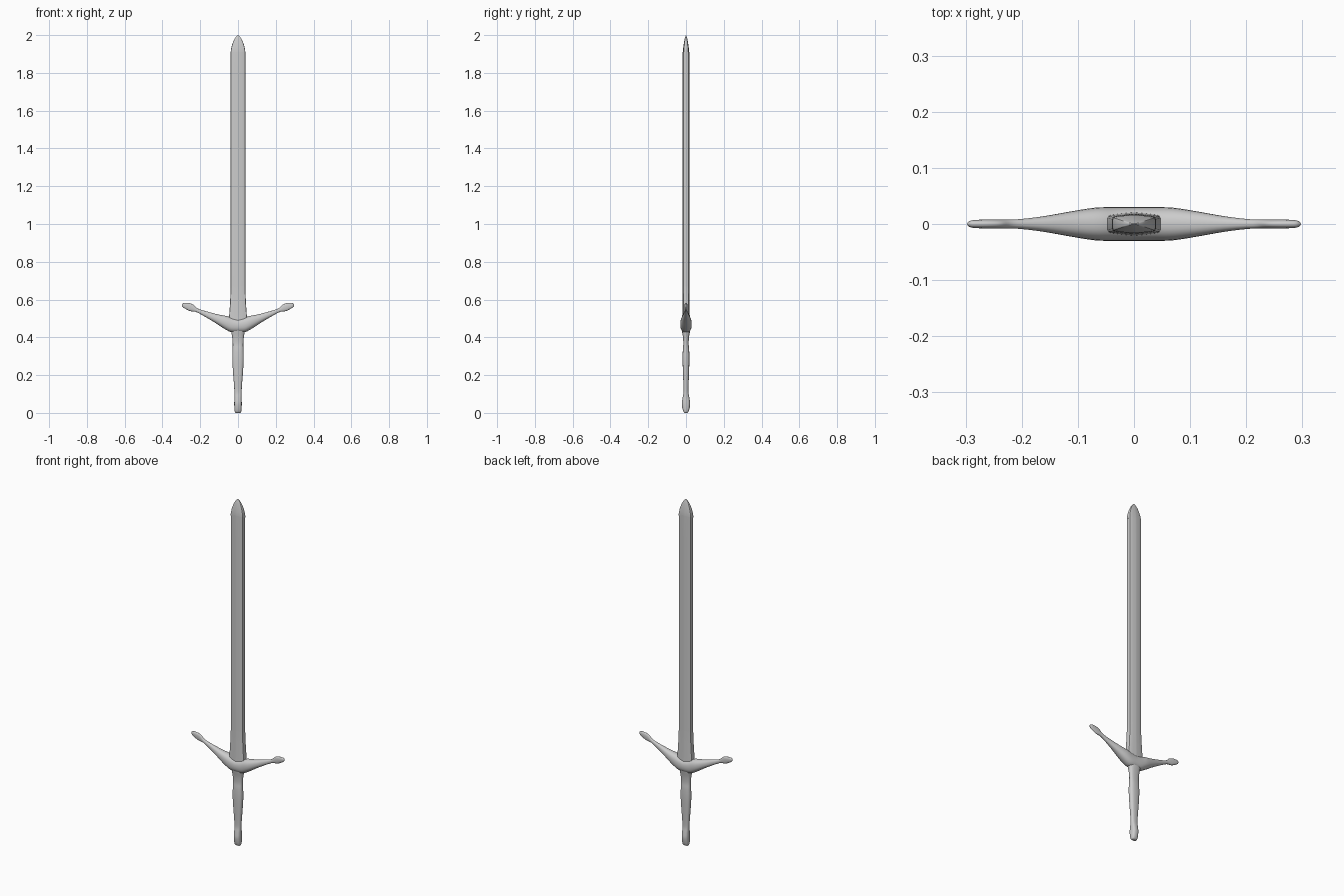
import bpy, bmesh
from math import cos, sin, pi, radians, copysign
from mathutils import Vector

if "Cube" in bpy.data.objects:
    bpy.data.objects.remove(bpy.data.objects["Cube"])


def spline(stations, steps):
    """Smoothly resample stations with a Catmull-Rom curve."""
    out = []
    n = len(stations)
    for i in range(n - 1):
        p0, p1, p2, p3 = (stations[min(max(i + k, 0), n - 1)] for k in (-1, 0, 1, 2))
        for s in range(steps):
            t = s / steps
            out.append([0.5 * (2 * b + (c - a) * t + (2 * a - 5 * b + 4 * c - d) * t ** 2
                               + (3 * b - a - 3 * c + d) * t ** 3)
                        for a, b, c, d in zip(p0, p1, p2, p3)])
    out.append(list(stations[-1]))
    return out


def oval(power, count=24):
    """Unit superellipse outline."""
    def f(v):
        return copysign(abs(v) ** (2 / power), v)
    return [(f(cos(2 * pi * i / count)), f(sin(2 * pi * i / count))) for i in range(count)]


def loft(name, rings, angle=40):
    bm = bmesh.new()
    loops = [[bm.verts.new(p) for p in ring] for ring in rings]
    for a, b in zip(loops, loops[1:]):
        for i in range(len(a)):
            j = (i + 1) % len(a)
            bm.faces.new((a[i], a[j], b[j], b[i]))
    bm.faces.new(loops[0][::-1])
    bm.faces.new(loops[-1])
    bmesh.ops.remove_doubles(bm, verts=bm.verts, dist=1e-5)
    bmesh.ops.recalc_face_normals(bm, faces=bm.faces)
    me = bpy.data.meshes.new(name)
    bm.to_mesh(me)
    bm.free()
    ob = bpy.data.objects.new(name, me)
    bpy.context.collection.objects.link(ob)
    bpy.ops.object.select_all(action='DESELECT')
    ob.select_set(True)
    bpy.context.view_layer.objects.active = ob
    bpy.ops.object.shade_smooth_by_angle(angle=radians(angle))
    return ob


def upright(stations, outline, steps):
    """Horizontal rings from (z, half width, half depth)."""
    return [[Vector((u * w, v * d, z)) for u, v in outline]
            for z, w, d in spline(stations, steps)]


# Blade: flat bar with a slight central ridge, flared at the base, rounded point
half = [(1, 0), (1, 0.5), (0.96, 0.7), (0.85, 0.8), (0.45, 0.91), (0.1, 0.99), (0, 1)]
right = half + [(-u, v) for u, v in half[-2::-1]]
blade_outline = right + [(u, -v) for u, v in right[-2:0:-1]]
blade = [(0.47, 0.047, 0.021), (0.51, 0.047, 0.020), (0.57, 0.043, 0.019),
         (0.66, 0.039, 0.018), (0.8, 0.039, 0.018), (1.8, 0.039, 0.018),
         (1.9, 0.039, 0.017), (1.94, 0.034, 0.014), (1.975, 0.021, 0.008),
         (1.993, 0.009, 0.003), (2.0, 0.001, 0.0008)]
loft("blade", upright(blade, blade_outline, 4))

# Grip and pommel: swollen in the middle, flattened bulb at the bottom
grip = [(0.0, 0.010, 0.006), (0.004, 0.016, 0.012), (0.02, 0.019, 0.018),
        (0.05, 0.020, 0.022), (0.08, 0.019, 0.018), (0.11, 0.019, 0.013),
        (0.16, 0.022, 0.014), (0.21, 0.026, 0.016), (0.28, 0.030, 0.018),
        (0.33, 0.029, 0.017), (0.365, 0.028, 0.014), (0.40, 0.031, 0.016),
        (0.43, 0.036, 0.021), (0.46, 0.042, 0.026)]
loft("grip", upright(grip, oval(2.6), 4), 60)

# Crossguard: one swept arm ending in a flat knob, mirrored to the other side
# stations: x, z, half height, half depth, tilt in degrees
arm = [(0.0, 0.462, 0.036, 0.030, 0), (0.035, 0.466, 0.038, 0.030, 5),
       (0.07, 0.481, 0.033, 0.029, 15), (0.115, 0.500, 0.023, 0.022, 21),
       (0.16, 0.519, 0.016, 0.014, 22), (0.20, 0.536, 0.011, 0.009, 23),
       (0.223, 0.546, 0.011, 0.008, 24), (0.245, 0.556, 0.019, 0.008, 24),
       (0.265, 0.564, 0.018, 0.008, 22), (0.285, 0.570, 0.013, 0.007, 20),
       (0.293, 0.573, 0.008, 0.005, 20), (0.297, 0.574, 0.002, 0.001, 20)]
rings = []
for x, z, h, d, tilt in spline(arm, 4):
    a = radians(tilt)
    rings.append([Vector((x - sin(a) * v * h, u * d, z + cos(a) * v * h))
                  for u, v in oval(2.3)])
mirrored = [[Vector((-p.x, p.y, p.z)) for p in r] for r in rings[:0:-1]]
loft("crossguard", mirrored + rings, 60)
